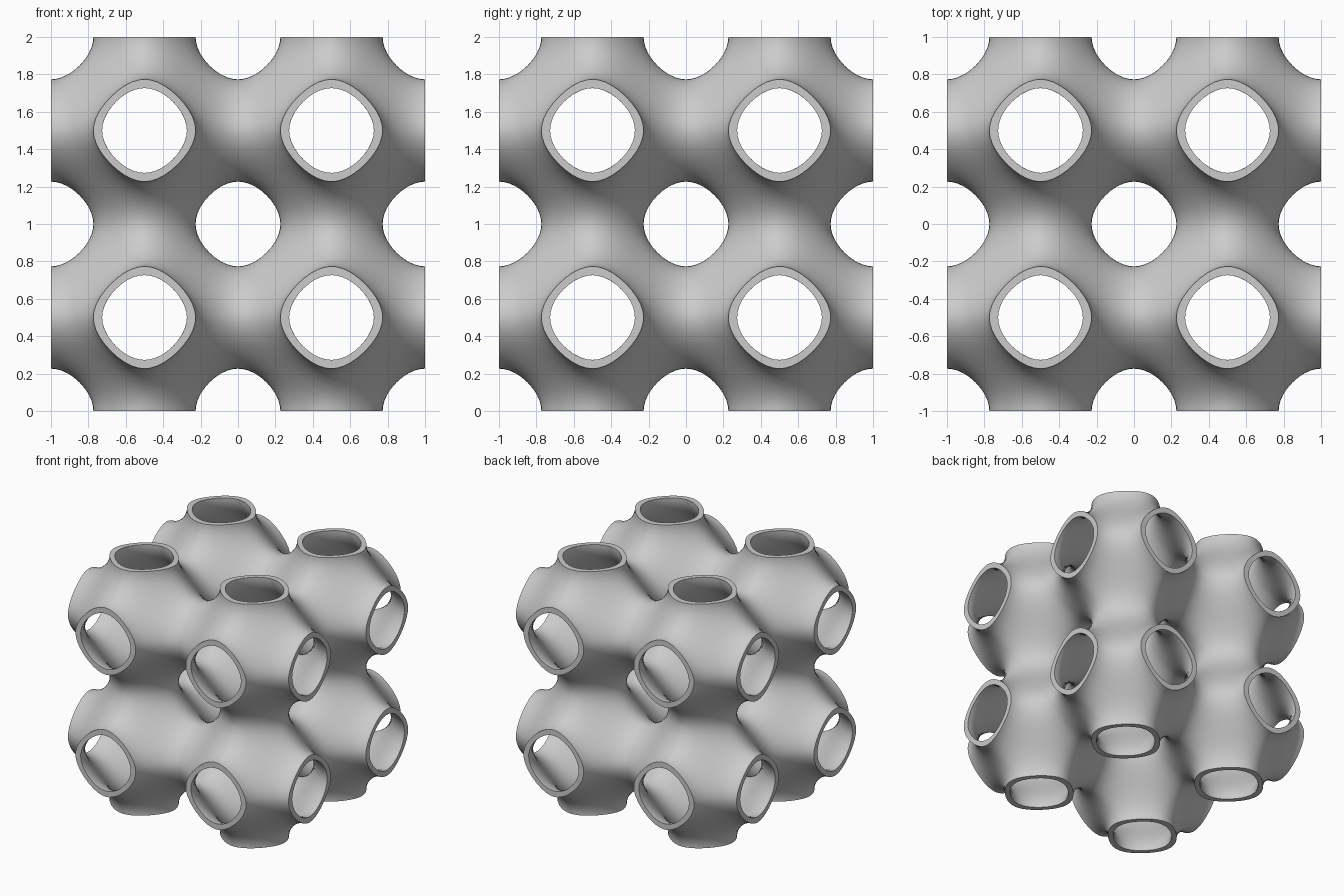
import bpy, bmesh
from math import cos, sin, pi
from mathutils import Matrix, Vector

LEVEL = 0.147   # half-thickness of the wall, as a field value
CUTS = 9        # subdivisions of each patch quad

if "Cube" in bpy.data.objects:
    bpy.data.objects.remove(bpy.data.objects["Cube"], do_unlink=True)


def project(co, level):
    """Slide a point along the field gradient on to cos x + cos y + cos z = level."""
    p = co * 2 * pi
    for _ in range(7):
        grad = Vector([-sin(c) for c in p])
        error = sum(cos(c) for c in p) - level
        p -= grad * (error / grad.length_squared)
    return p / (2 * pi)


def mirror_copy(bm, axis):
    """Add a copy of everything, reflected across one axis plane."""
    copy = bmesh.ops.duplicate(bm, geom=bm.verts[:] + bm.edges[:] + bm.faces[:])
    verts = [g for g in copy["geom"] if isinstance(g, bmesh.types.BMVert)]
    flip = Matrix.Scale(-1, 4, axis)
    bmesh.ops.transform(bm, matrix=flip, verts=verts)


# One eighth of a cell: a flat hexagon made of three quads
bm = bmesh.new()
corners = [(0, 1, 2), (0, 2, 1), (1, 2, 0), (2, 1, 0), (2, 0, 1), (1, 0, 2)]
ring = [bm.verts.new(Vector(c) / 4) for c in corners]
centre = bm.verts.new((0.25, 0.25, 0.25))
for i in (0, 2, 4):
    bm.faces.new((centre, ring[i], ring[i + 1], ring[(i + 2) % 6]))
bmesh.ops.subdivide_edges(bm, edges=bm.edges[:], cuts=CUTS, use_grid_fill=True)

# Mirror into a full cell, then into a block of two cells along each axis
for axis in (Vector((1, 0, 0)), Vector((0, 1, 0)), Vector((0, 0, 1))):
    mirror_copy(bm, axis)
    bmesh.ops.translate(bm, vec=axis / 2, verts=bm.verts[:])
    mirror_copy(bm, axis)
bmesh.ops.remove_doubles(bm, verts=bm.verts[:], dist=0.0005)

# Two curved sheets from the same layout: one each side of the wall
first = bm.verts[:]
sheet_faces = bm.faces[:]
border = [e for e in bm.edges if e.is_boundary]
second = {v: bm.verts.new(v.co) for v in first}
for face in sheet_faces:
    bm.faces.new([second[v] for v in reversed(face.verts)])
for v in first:
    start = v.co.copy()
    v.co = project(start, LEVEL)
    second[v].co = project(start, -LEVEL)
for face in bm.faces:
    face.smooth = True

# Flat rims close the wall where the tubes end
for edge in border:
    a, b = edge.verts
    rim = bm.faces.new((a, b, second[b], second[a]))
    rim.smooth = False
    edge.smooth = False
    bm.edges.get((second[a], second[b])).smooth = False

bmesh.ops.translate(bm, vec=(0, 0, 1), verts=bm.verts[:])
bmesh.ops.recalc_face_normals(bm, faces=bm.faces[:])
mesh = bpy.data.meshes.new("lattice_shell")
bm.to_mesh(mesh)
bm.free()

# Single grey material
grey = bpy.data.materials.new("light_grey")
grey.use_nodes = True
colour = (0.6, 0.6, 0.6, 1)
grey.diffuse_color = colour
grey.node_tree.nodes["Principled BSDF"].inputs["Base Color"].default_value = colour
mesh.materials.append(grey)

shell = bpy.data.objects.new("lattice_shell", mesh)
bpy.context.collection.objects.link(shell)
